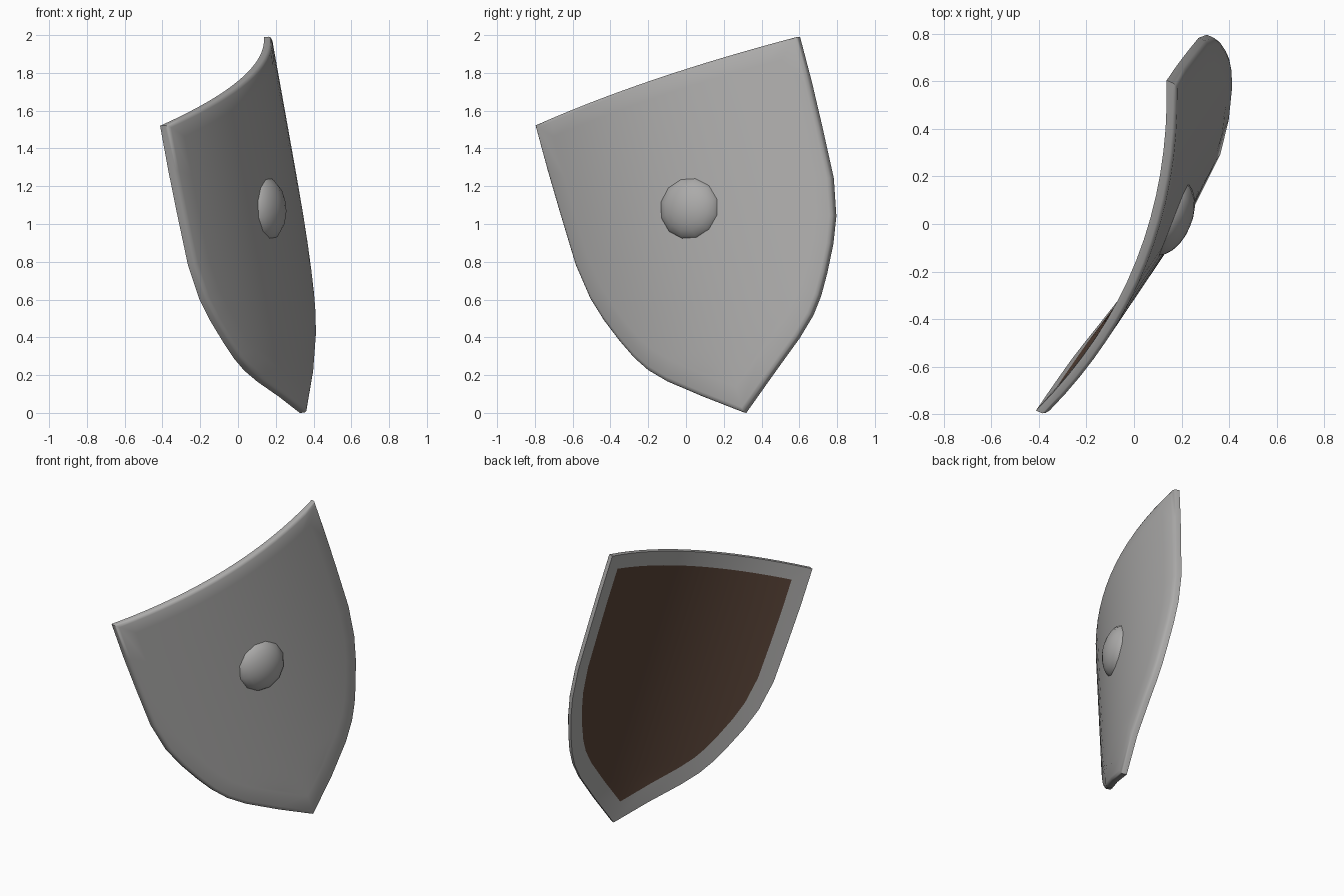
import bpy, bmesh, math
from mathutils import Vector, Matrix

if "Cube" in bpy.data.objects:
    bpy.data.objects.remove(bpy.data.objects["Cube"])

def material(name, rgb):
    m = bpy.data.materials.new(name)
    m.diffuse_color = (*rgb, 1)
    m.use_nodes = True
    m.node_tree.nodes["Principled BSDF"].inputs["Base Color"].default_value = m.diffuse_color
    return m

steel = material("steel grey", (0.41, 0.405, 0.40))
brown = material("dark brown leather", (0.10, 0.057, 0.039))

# Local frame of the leaning shield: c across, d down, n out of the front
c = Vector((0.351, 0.887, 0.300)).normalized()
d = Vector((0.171, 0.254, -0.952))
d = (d - c * d.dot(c)).normalized()
n = d.cross(c).normalized()
if n.x < 0:
    n = -n
origin = Vector((0.012, -0.157, 1.775))
HALF, SAG, THICK = 0.783, 0.16, 0.045

def place(u, v, h):
    return origin + c * u + d * v + n * (h - SAG * (u / HALF) ** 2)

# Heater outline: distance down, half width
rows = [(0, .783), (.25, .782), (.5, .775), (.78, .764), (.98, .728), (1.12, .678),
        (1.26, .612), (1.37, .552), (1.46, .487), (1.555, .39), (1.70, .205), (1.854, 0)]
COLS = 16
LAST = len(rows) - 1

def point(r, k, scale, h):
    v, w = rows[r]
    u = w * (2 * k / COLS - 1)
    return place(u * scale, 0.75 + (v - 0.75) * scale, h)

# Ordered walk around the outline
border = [(0, k) for k in range(COLS + 1)]
border += [(r, COLS) for r in range(1, LAST + 1)]
border += [(r, 0) for r in range(LAST - 1, 0, -1)]

bm = bmesh.new()

def panel(h, mat):
    g = [[bm.verts.new(point(r, k, 0.87, h)) for k in range(COLS + 1)] for r in range(LAST + 1)]
    for r in range(LAST):
        for k in range(COLS):
            if r == LAST - 1:
                f = bm.faces.new((g[r][k], g[r][k + 1], g[LAST][COLS]))
            else:
                f = bm.faces.new((g[r][k], g[r][k + 1], g[r + 1][k + 1], g[r + 1][k]))
            f.material_index = mat
    for k in range(COLS):
        bm.verts.remove(g[LAST][k])
    return [g[r][k] for r, k in border]

# Front panel, softened front edge, side wall, back rim, brown back panel
loops = [panel(THICK, 0)]
for scale, h in ((0.975, THICK), (0.993, THICK - 0.006), (1.0, THICK - 0.016), (1.0, 0.0)):
    loops.append([bm.verts.new(point(r, k, scale, h)) for r, k in border])
loops.append(panel(0.0, 1))
for a, b in zip(loops, loops[1:]):
    for i in range(len(a)):
        j = (i + 1) % len(a)
        bm.faces.new((a[i], a[j], b[j], b[i]))
bmesh.ops.recalc_face_normals(bm, faces=bm.faces[:])

# Centre the model and stand it on the ground
lo = [min(v.co[i] for v in bm.verts) for i in range(3)]
hi = [max(v.co[i] for v in bm.verts) for i in range(3)]
shift = Vector((-(lo[0] + hi[0]) / 2, -(lo[1] + hi[1]) / 2, -lo[2]))
bmesh.ops.translate(bm, verts=bm.verts[:], vec=shift)

def finish(bm, name, mats, angle):
    me = bpy.data.meshes.new(name)
    bm.to_mesh(me)
    bm.free()
    for m in mats:
        me.materials.append(m)
    ob = bpy.data.objects.new(name, me)
    bpy.context.collection.objects.link(ob)
    bpy.ops.object.select_all(action='DESELECT')
    ob.select_set(True)
    bpy.context.view_layer.objects.active = ob
    bpy.ops.object.shade_smooth_by_angle(angle=math.radians(angle))

finish(bm, "shield_plate", [steel, brown], 40)

# Domed boss in the middle of the front
bm = bmesh.new()
bmesh.ops.create_uvsphere(bm, u_segments=12, v_segments=12, radius=1)
bmesh.ops.delete(bm, geom=[v for v in bm.verts if v.co.z < -0.01], context='VERTS')
bmesh.ops.holes_fill(bm, edges=[e for e in bm.edges if e.is_boundary], sides=0)
R, H = 0.175, 0.105
basis = Matrix((c * R, n.cross(c) * R, n * H)).transposed().to_4x4()
bm.transform(Matrix.Translation(place(0, 0.72, 0.006) + shift) @ basis)
bmesh.ops.recalc_face_normals(bm, faces=bm.faces[:])
finish(bm, "boss", [steel], 50)
